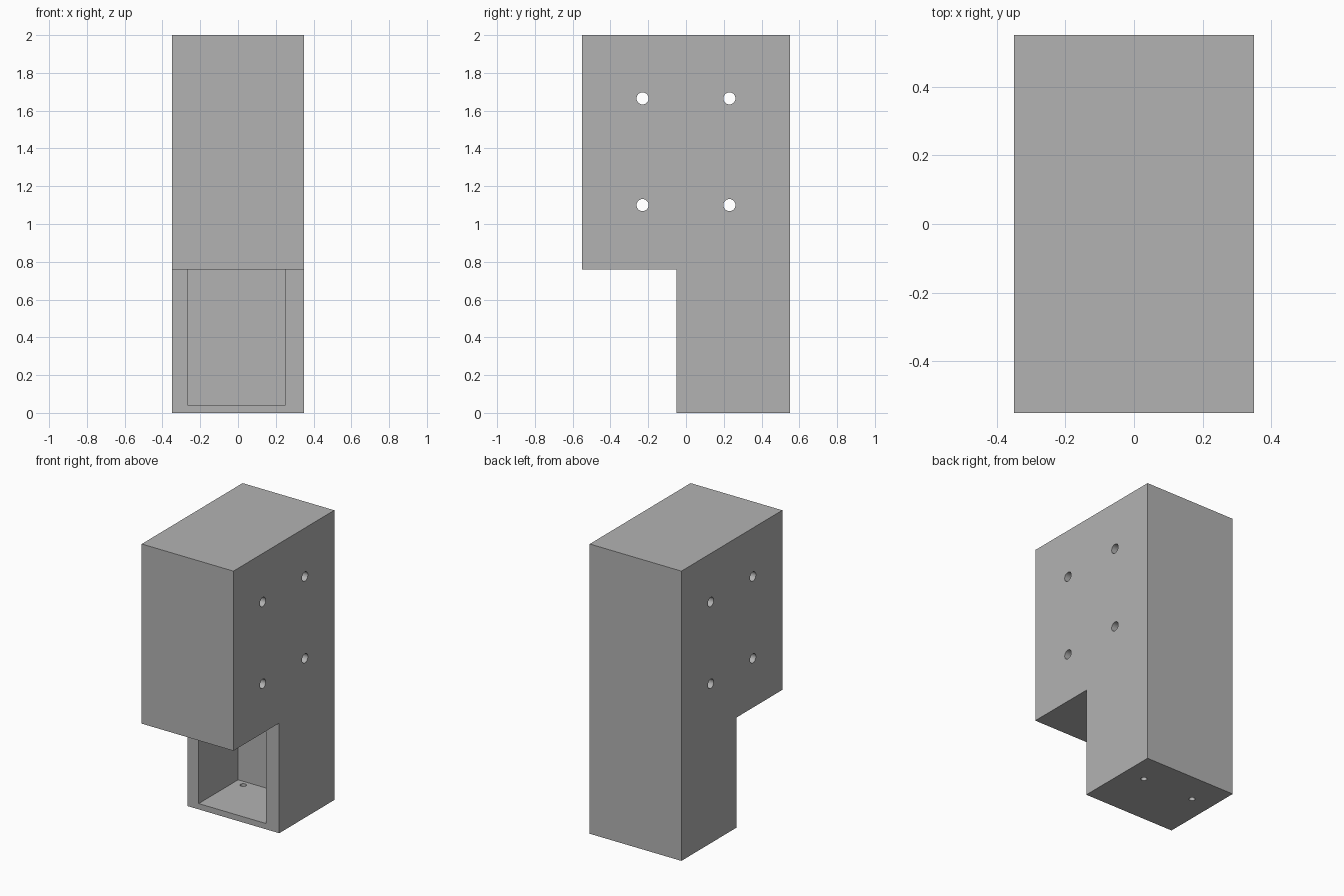
import bpy
import bmesh
from mathutils import Matrix

cube = bpy.data.objects.get("Cube")
if cube:
    bpy.data.objects.remove(cube, do_unlink=True)

grey = bpy.data.materials.new("plain grey")
grey.use_nodes = True
colour = (0.45, 0.45, 0.45, 1)
grey.diffuse_color = colour
grey.node_tree.nodes["Principled BSDF"].inputs["Base Color"].default_value = colour


def make_object(name, bm):
    bmesh.ops.recalc_face_normals(bm, faces=bm.faces)
    mesh = bpy.data.meshes.new(name)
    bm.to_mesh(mesh)
    bm.free()
    mesh.materials.append(grey)
    obj = bpy.data.objects.new(name, mesh)
    bpy.context.collection.objects.link(obj)
    return obj


def box(name, low, high):
    bm = bmesh.new()
    bmesh.ops.create_cube(bm, size=1)
    for v in bm.verts:
        v.co = [h if c > 0 else l for c, l, h in zip(v.co, low, high)]
    return make_object(name, bm)


def drill(name, centre, radius, depth, axis):
    bm = bmesh.new()
    turn = Matrix.Rotation(1.5707963, 4, "Y") if axis == "X" else Matrix()
    bmesh.ops.create_cone(bm, cap_ends=True, segments=32, radius1=radius,
                          radius2=radius, depth=depth,
                          matrix=Matrix.Translation(centre) @ turn)
    return make_object(name, bm)


# Housing: side profile with a step at the lower front, extruded across x
profile = [(-0.55, 2), (-0.55, 0.76), (-0.05, 0.76), (-0.05, 0), (0.55, 0), (0.55, 2)]
bm = bmesh.new()
face = bm.faces.new([bm.verts.new((-0.35, y, z)) for y, z in profile])
side = bmesh.ops.extrude_face_region(bm, geom=[face])["geom"]
bmesh.ops.translate(bm, vec=(0.7, 0, 0),
                    verts=[g for g in side if isinstance(g, bmesh.types.BMVert)])
housing = make_object("housing", bm)

# Open pocket in the lower front, its ceiling level with the overhang
cutters = [box("pocket_cutter", (-0.265, -0.2, 0.04), (0.25, 0.38, 0.76))]

# Four cross holes through the sides and two small holes in the pocket floor
for y in (-0.23, 0.23):
    for z in (1.10, 1.665):
        cutters.append(drill("cross_hole_cutter", (0, y, z), 0.032, 1, "X"))
for x in (-0.195, 0.2):
    cutters.append(drill("floor_hole_cutter", (x, 0.335, 0), 0.02, 0.2, "Z"))

for cutter in cutters:
    cutter.hide_render = True
    cutter.hide_set(True)
    cut = housing.modifiers.new(cutter.name, "BOOLEAN")
    cut.operation = "DIFFERENCE"
    cut.solver = "EXACT"
    cut.object = cutter

# Flat faces with smooth hole walls
bpy.ops.object.select_all(action="DESELECT")
bpy.context.view_layer.objects.active = housing
housing.select_set(True)
for cut in list(housing.modifiers):
    bpy.ops.object.modifier_apply(modifier=cut.name)
for cutter in cutters:
    bpy.data.objects.remove(cutter, do_unlink=True)
bpy.ops.object.shade_smooth_by_angle()
